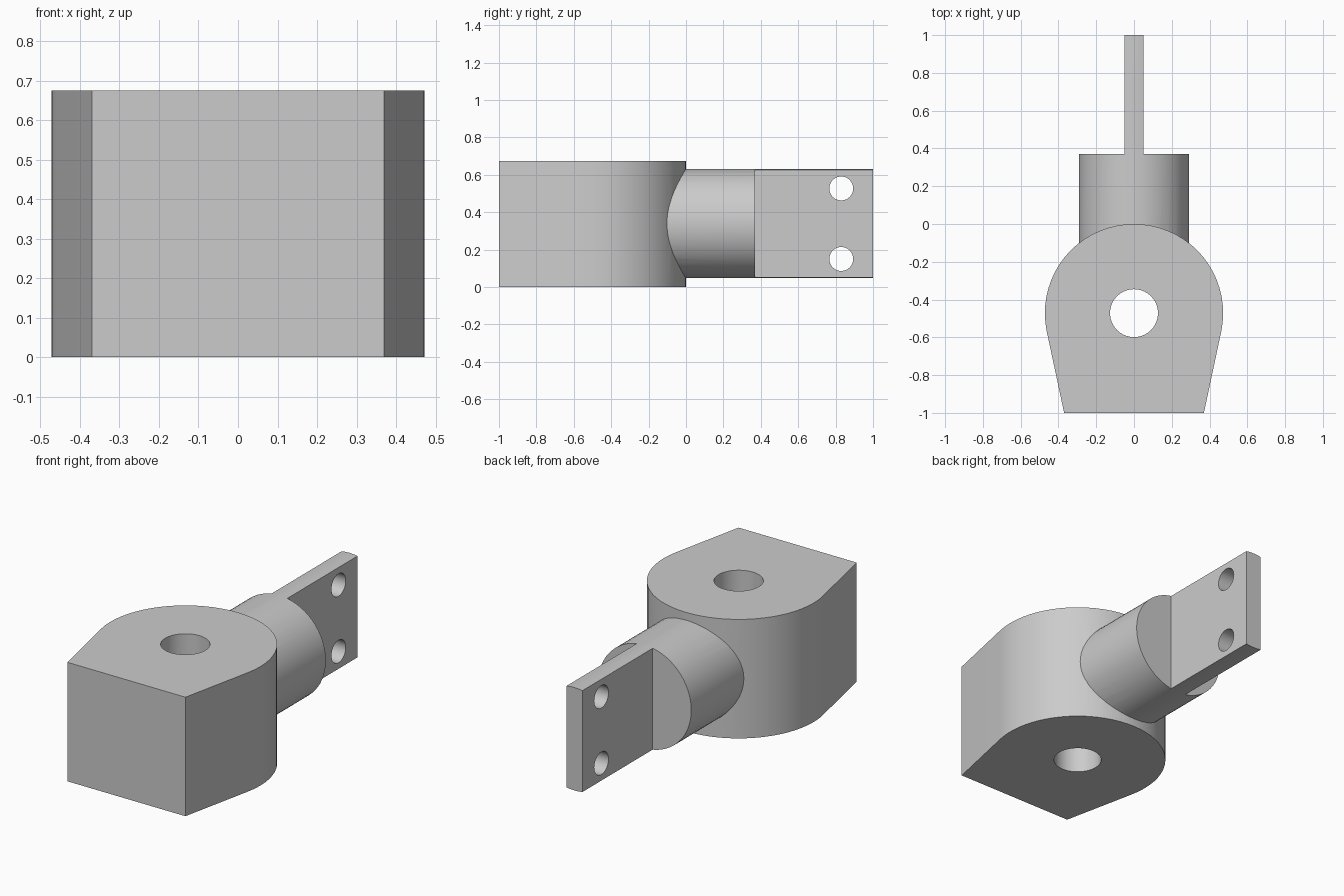
import bpy, bmesh
from math import radians, cos, sin, atan2, acos, hypot, pi

cube = bpy.data.objects.get("Cube")
if cube:
    bpy.data.objects.remove(cube, do_unlink=True)

HEIGHT = 0.675
RADIUS = 0.472
HUB_Y = -0.472
SHANK_Z = 0.339
SHANK_R = 0.292

grey = bpy.data.materials.new("plain grey")
grey.use_nodes = True
colour = (0.6, 0.6, 0.6, 1)
grey.diffuse_color = colour
grey.node_tree.nodes["Principled BSDF"].inputs["Base Color"].default_value = colour


def finish(name, bm):
    bmesh.ops.recalc_face_normals(bm, faces=bm.faces)
    mesh = bpy.data.meshes.new(name)
    bm.to_mesh(mesh)
    bm.free()
    mesh.materials.append(grey)
    obj = bpy.data.objects.new(name, mesh)
    bpy.context.collection.objects.link(obj)
    return obj


def prism(name, outline, start, depth):
    """Extrude a closed outline; start maps (u, v) to a 3D point."""
    bm = bmesh.new()
    face = bm.faces.new([bm.verts.new(start(u, v)) for u, v in outline])
    new = bmesh.ops.extrude_face_region(bm, geom=[face])["geom"]
    bmesh.ops.translate(bm, vec=depth,
                        verts=[g for g in new if isinstance(g, bmesh.types.BMVert)])
    return finish(name, bm)


def circle(cx, cy, r, count):
    return [(cx + r * cos(2 * pi * i / count), cy + r * sin(2 * pi * i / count))
            for i in range(count)]


def box(name, x, y, z):
    outline = [(x[0], y[0]), (x[1], y[0]), (x[1], y[1]), (x[0], y[1])]
    return prism(name, outline, lambda u, v: (u, v, z[0]), (0, 0, z[1] - z[0]))


def boolean(target, tool, operation="DIFFERENCE"):
    mod = target.modifiers.new(operation.title(), "BOOLEAN")
    mod.operation, mod.object, mod.solver = operation, tool, "EXACT"
    bpy.context.view_layer.objects.active = target
    bpy.ops.object.modifier_apply(modifier=mod.name)
    bpy.data.objects.remove(tool, do_unlink=True)


# Hub: round back with straight sides tangent to it, tapering to a flat front
corner_x, corner_y = 0.37, -1 - HUB_Y
tangent = atan2(corner_y, corner_x) + acos(RADIUS / hypot(corner_x, corner_y))
steps = 36
arc = [tangent + (pi - 2 * tangent) * i / steps for i in range(steps + 1)]
outline = [(corner_x, -1)]
outline += [(RADIUS * cos(a), HUB_Y + RADIUS * sin(a)) for a in arc]
outline += [(-corner_x, -1)]
hub = prism("pivot_bracket", outline, lambda u, v: (u, v, 0), (0, 0, HEIGHT))

# Shank: round bar whose far end is milled on both sides to a flat tongue
shank = prism("shank", circle(0, SHANK_Z, SHANK_R, 64),
              lambda u, v: (u, -0.3, v), (0, 1.3, 0))
for side in (-1, 1):
    xs = sorted((side * 0.05, side * 0.6))
    boolean(shank, box("side_cutter", xs, (0.37, 1.2), (-0.2, 0.9)))

# Two bolt holes through the tongue
for z in (0.15, 0.527):
    boolean(shank, prism("bolt_cutter", circle(0.83, z, 0.064, 32),
                         lambda u, v: (-0.3, u, v), (0.6, 0, 0)))

# Join both and bore the pivot hole
boolean(hub, shank, "UNION")
boolean(hub, prism("bore_cutter", circle(0, HUB_Y, 0.127, 40),
                   lambda u, v: (u, v, -0.2), (0, 0, HEIGHT + 0.4)))

# Smooth the round walls, keep the edges crisp
bpy.ops.object.select_all(action="DESELECT")
hub.select_set(True)
bpy.context.view_layer.objects.active = hub
bpy.ops.object.shade_smooth_by_angle(angle=radians(25))
